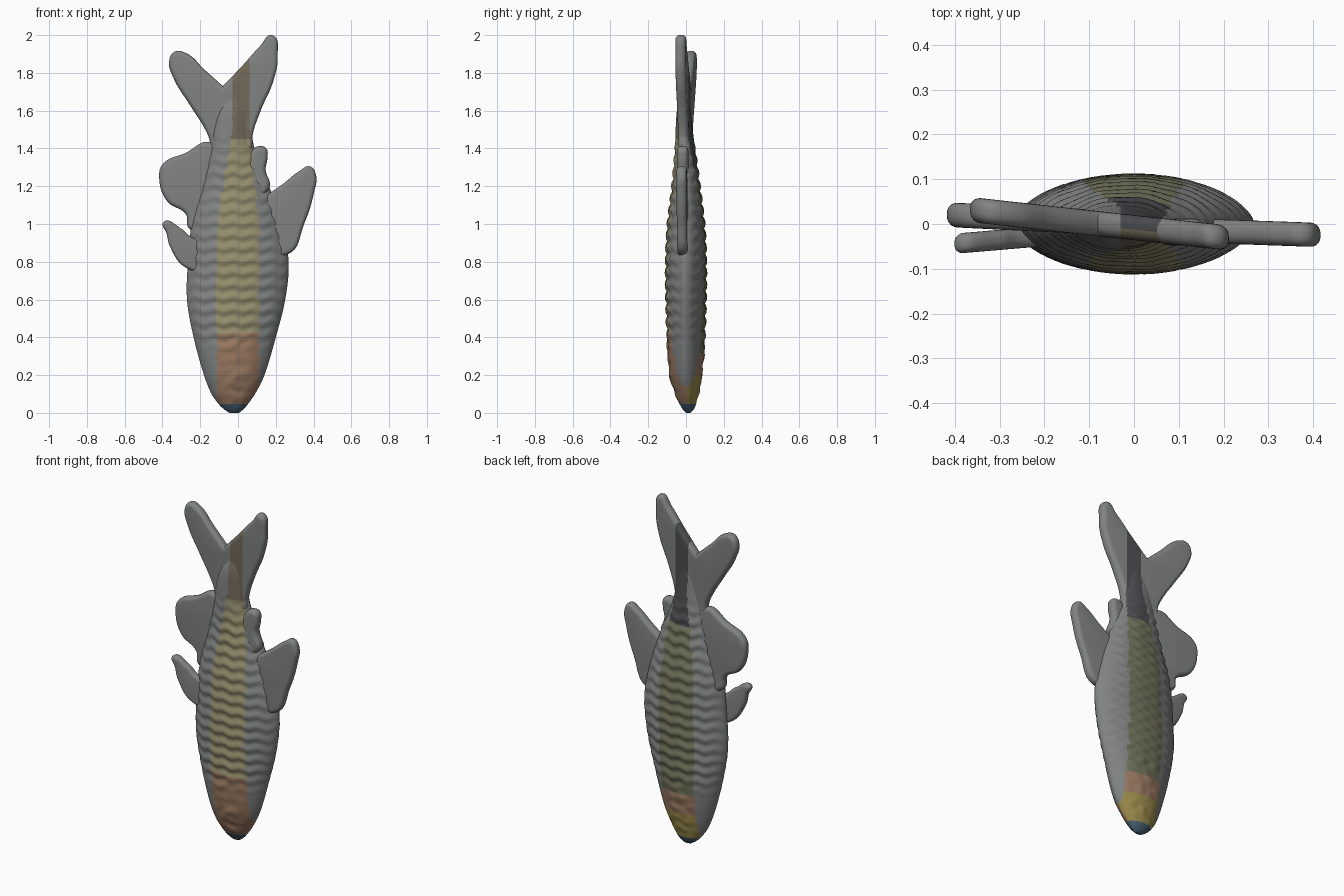
import bpy, bmesh, math
from mathutils import Matrix, Vector, noise

if "Cube" in bpy.data.objects:
    bpy.data.objects.remove(bpy.data.objects["Cube"])


def mat(name, r, g, b):
    m = bpy.data.materials.new(name)
    m.diffuse_color = (r, g, b, 1)
    m.use_nodes = True
    m.node_tree.nodes["Principled BSDF"].inputs["Base Color"].default_value = m.diffuse_color
    return m


MATS = [mat("skin_grey", .22, .225, .225), mat("belly_yellow", .29, .26, .15),
        mat("head_orange", .32, .19, .12), mat("back_olive", .16, .165, .10),
        mat("tail_dark", .07, .075, .08), mat("snout_yellow", .32, .25, .07),
        mat("nose_blue", .06, .11, .16), mat("tail_brown", .17, .14, .10)]


def pick_colour(c, n):
    """Material index from the face position: a coloured band runs along the middle."""
    z = c.z
    if z < 0.045:
        return 6
    lo, hi = (-0.11, 0.11) if z < 1.0 else (-0.11 + 0.16 * (z - 1), 0.11 - 0.1 * (z - 1))
    lo, hi = (lo, hi) if z < 1.5 else (-0.03, 0.06)
    if not (lo < c.x < hi) or z > 1.87:
        return 0
    if n.y < 0:
        return 2 if z < 0.42 else 1 if z < 1.45 else 7
    return 5 if z < 0.2 else 2 if z < 0.32 else 3 if z < 1.3 else 4


def paint(mesh):
    for m in MATS:
        mesh.materials.append(m)
    for p in mesh.polygons:
        p.material_index = pick_colour(p.center, p.normal)


def smooth(obj, angle):
    bpy.ops.object.select_all(action='DESELECT')
    obj.select_set(True)
    bpy.context.view_layer.objects.active = obj
    bpy.ops.object.shade_smooth_by_angle(angle=math.radians(angle))


# Body stations: z, left x, right x, half thickness, centre y
STATIONS = [(0, -.045, .005, .012, .012), (.02, -.075, .03, .03, .012), (.05, -.105, .055, .045, .01),
            (.1, -.14, .09, .062, .005), (.2, -.18, .14, .085, 0), (.4, -.235, .2, .1, 0),
            (.6, -.27, .25, .106, 0), (.8, -.265, .268, .107, 0), (1.0, -.245, .23, .098, 0),
            (1.2, -.19, .165, .074, 0), (1.4, -.145, .088, .054, -.005),
            (1.5, -.13, .07, .045, -.01), (1.6, -.1, .06, .036, -.012), (1.68, -.05, .03, .02, -.01)]


def station(z):
    i = max(k for k in range(len(STATIONS) - 1) if STATIONS[k][0] <= z)
    last = len(STATIONS) - 1
    p0, p1, p2, p3 = (STATIONS[min(max(k, 0), last)] for k in (i - 1, i, i + 1, i + 2))
    h = p2[0] - p1[0]
    t = (z - p1[0]) / h
    out = []
    for k in range(1, 5):
        m1 = h * (p2[k] - p0[k]) / (p2[0] - p0[0])
        m2 = h * (p3[k] - p1[k]) / (p3[0] - p1[0])
        out.append((2*t**3 - 3*t**2 + 1) * p1[k] + (t**3 - 2*t**2 + t) * m1
                   + (3*t**2 - 2*t**3) * p2[k] + (t**3 - t**2) * m2)
    return out


def relief(x, z, side, s):
    """Staggered rows of scales on the flanks, lumpy features on the head."""
    fade = min(max((z - .3) / .15, 0), 1) * min(max((1.48 - z) / .2, 0), 1)
    rows = math.sin(math.tau * z / .066 + .9 * math.sin(math.tau * x / .1))
    lump = noise.noise(Vector((x * 22, side * 3, z * 22))) * min(z / .1, 1)
    head = min(max((.48 - z) / .1, 0), 1)
    return s * (.0055 * fade * rows + .011 * head * lump * max(0, 1 - abs(x + .01) / .14))


def make_body():
    bm = bmesh.new()
    rows, seg, top = 200, 72, 1.6799
    rings = []
    for i in range(rows + 1):
        z = top * (i / rows) ** 1.15
        l, r, b, cy = station(z)
        ring = []
        for j in range(seg):
            a = math.tau * j / seg
            x = (l + r) / 2 + (r - l) / 2 * math.cos(a)
            s, side = abs(math.sin(a)), math.copysign(1, math.sin(a))
            y = cy + side * (b * s ** 1.2 + relief(x, z, side, s))
            ring.append(bm.verts.new((x, y, z)))
        rings.append(ring)
    for lo, hi in zip(rings, rings[1:]):
        for j in range(seg):
            k = (j + 1) % seg
            bm.faces.new((lo[j], lo[k], hi[k], hi[j]))
    bm.faces.new(rings[0][::-1])
    bm.faces.new(rings[-1])
    bmesh.ops.recalc_face_normals(bm, faces=bm.faces)
    mesh = bpy.data.meshes.new("body")
    bm.to_mesh(mesh)
    bm.free()
    paint(mesh)
    obj = bpy.data.objects.new("body", mesh)
    bpy.context.collection.objects.link(obj)
    smooth(obj, 60)


def make_fin(name, outline, y0, slope=0, thick=.05, corners=()):
    """Rounded plate from an x-z outline; y = y0 + slope * x."""
    cu = bpy.data.curves.new(name + "_outline", 'CURVE')
    cu.dimensions, cu.fill_mode = '2D', 'BOTH'
    depth = thick * .42
    cu.extrude, cu.bevel_depth, cu.offset = thick / 2 - depth, depth, -depth
    cu.bevel_resolution, cu.resolution_u = 4, 8
    sp = cu.splines.new('BEZIER')
    sp.bezier_points.add(len(outline) - 1)
    sp.use_cyclic_u = True
    for i, (bp, (x, z)) in enumerate(zip(sp.bezier_points, outline)):
        bp.co = (x, z, 0)
        bp.handle_left_type = bp.handle_right_type = 'VECTOR' if i in corners else 'AUTO'
    tmp = bpy.data.objects.new(name + "_outline", cu)
    bpy.context.collection.objects.link(tmp)
    dg = bpy.context.evaluated_depsgraph_get()
    mesh = bpy.data.meshes.new_from_object(tmp.evaluated_get(dg))
    bpy.data.objects.remove(tmp)
    mesh.name = name
    mesh.materials.clear()
    mesh.transform(Matrix(((1, 0, 0, 0), (slope, 0, -1, y0), (0, 1, 0, 0), (0, 0, 0, 1))))
    bm = bmesh.new()
    bm.from_mesh(mesh)
    bmesh.ops.remove_doubles(bm, verts=bm.verts, dist=.0002)
    # Cut along the borders of the coloured band
    for co, no in (((-.03, 0, 0), (1, 0, 0)), ((.06, 0, 0), (1, 0, 0)), ((0, 0, 1.87), (0, 0, 1))):
        bmesh.ops.bisect_plane(bm, geom=bm.verts[:] + bm.edges[:] + bm.faces[:],
                               plane_co=co, plane_no=no)
    bmesh.ops.recalc_face_normals(bm, faces=bm.faces)
    bm.to_mesh(mesh)
    bm.free()
    paint(mesh)
    obj = bpy.data.objects.new(name, mesh)
    bpy.context.collection.objects.link(obj)
    smooth(obj, 40)


make_body()

# Forked tail
make_fin("tail_fin", [(-.152, 1.45), (-.185, 1.52), (-.255, 1.63), (-.345, 1.78), (-.365, 1.86),
                      (-.335, 1.912), (-.275, 1.905), (-.175, 1.815), (-.08, 1.73), (.025, 1.84),
                      (.115, 1.94), (.182, 2.0), (.21, 1.89), (.188, 1.76), (.12, 1.6),
                      (.077, 1.47), (.07, 1.4), (-.04, 1.33), (-.14, 1.38)],
         -.008, -.11, .056, corners=(8,))
# Large fin on the left
make_fin("left_large_fin", [(-.14, 1.43), (-.28, 1.375), (-.4, 1.315), (-.417, 1.24), (-.375, 1.12),
                            (-.275, 1.05), (-.262, .98), (-.15, .95), (-.05, 1.2)], 0, -.05, .055)
# Small fin on the left
make_fin("left_small_fin", [(-.395, 1.01), (-.3, .975), (-.26, .94), (-.18, .88), (-.2, .76),
                            (-.27, .765), (-.36, .88), (-.378, .95)], -.01, .085, .045)
# Long fin on the right
make_fin("right_long_fin", [(.265, .84), (.35, 1.0), (.403, 1.17), (.413, 1.26), (.38, 1.305),
                            (.325, 1.28), (.235, 1.21), (.17, 1.165), (.08, 1.1), (.12, .88)],
         -.01, -.035, .054)
# Short knob fin on the right
make_fin("right_knob_fin", [(.08, 1.395), (.118, 1.413), (.15, 1.4), (.156, 1.35), (.146, 1.29),
                            (.165, 1.19), (.08, 1.15), (.05, 1.28)], -.018, 0, .06)
